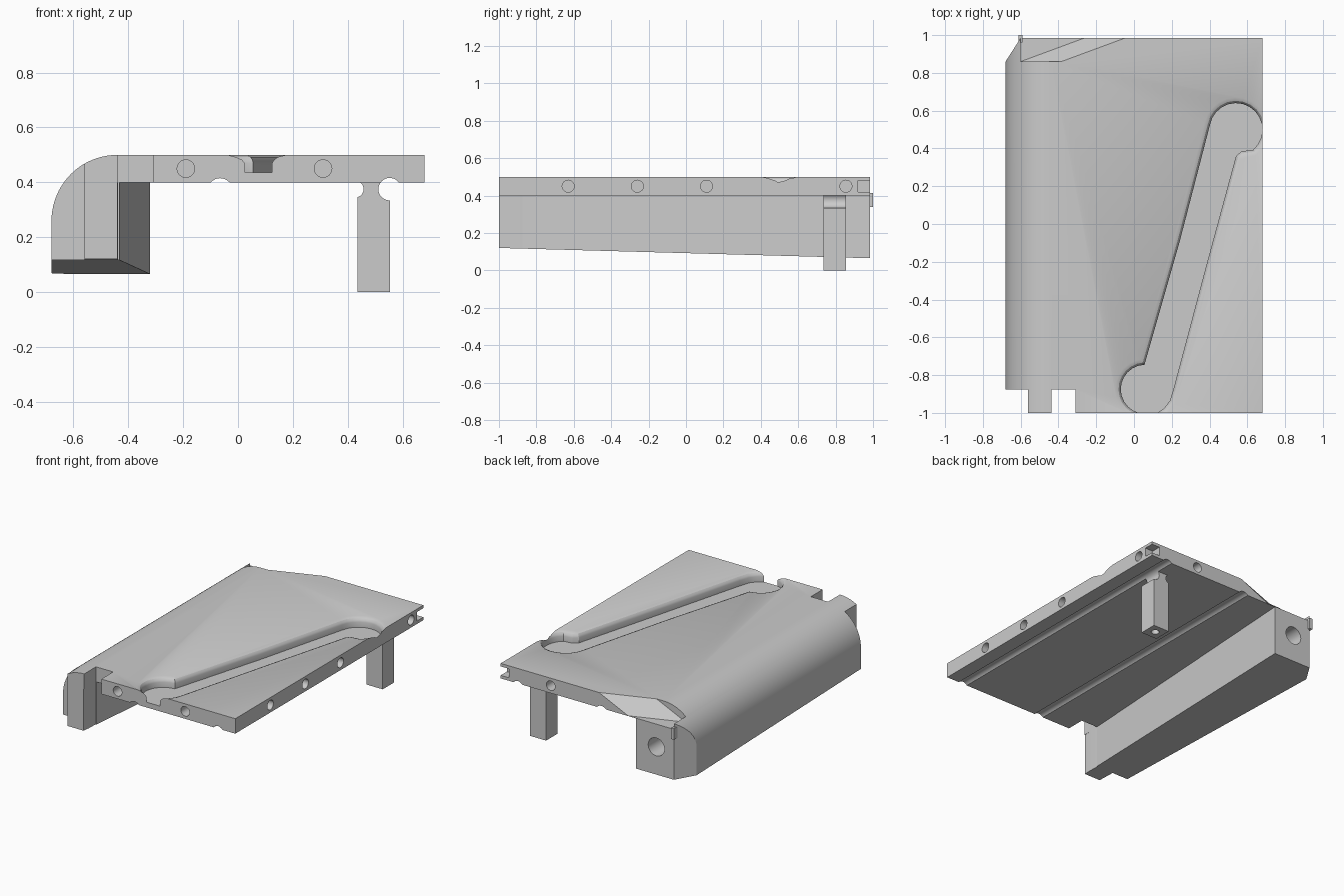
import bpy, bmesh
from math import sin, cos, radians
from mathutils import Vector

if "Cube" in bpy.data.objects:
    bpy.data.objects.remove(bpy.data.objects["Cube"])

grey = bpy.data.materials.new("light_grey")
grey.use_nodes = True
colour = (0.6, 0.6, 0.6, 1)
grey.diffuse_color = colour
grey.node_tree.nodes["Principled BSDF"].inputs["Base Color"].default_value = colour


def finish(bm, name):
    bmesh.ops.recalc_face_normals(bm, faces=bm.faces)
    mesh = bpy.data.meshes.new(name)
    bm.to_mesh(mesh)
    bm.free()
    mesh.materials.append(grey)
    ob = bpy.data.objects.new(name, mesh)
    bpy.context.collection.objects.link(ob)
    return ob


def loft(name, rings):
    """Closed solid through rings of equal point count."""
    bm = bmesh.new()
    loops = [[bm.verts.new(p) for p in ring] for ring in rings]
    n = len(loops[0])
    for a, b in zip(loops, loops[1:]):
        for i in range(n):
            j = (i + 1) % n
            bm.faces.new((a[i], a[j], b[j], b[i]))
    bm.faces.new(loops[0])
    bm.faces.new(loops[-1])
    return finish(bm, name)


def box(name, x0, x1, y0, y1, z0, z1):
    plan = [(x0, y0), (x1, y0), (x1, y1), (x0, y1)]
    return loft(name, [[(x, y, z) for x, y in plan] for z in (z0, z1)])


def rod(centre, axis, radius, length, sides=32):
    """Cylinder centred on a point, along axis 0, 1 or 2."""
    rings = []
    for end in (-length / 2, length / 2):
        ring = []
        for i in range(sides):
            a = radians(360 * i / sides)
            p = Vector(centre)
            p[axis] += end
            p[(axis + 1) % 3] += radius * cos(a)
            p[(axis + 2) % 3] += radius * sin(a)
            ring.append(p)
        rings.append(ring)
    return loft("cutter", rings)


def cut(target, cutter):
    mod = target.modifiers.new("cut", "BOOLEAN")
    mod.operation = "DIFFERENCE"
    mod.solver = "EXACT"
    mod.object = cutter
    bpy.context.view_layer.objects.active = target
    bpy.ops.object.modifier_apply(modifier=mod.name)
    bpy.data.objects.remove(cutter)


def arc(cx, cy, r, start, end, steps):
    angles = [radians(start + (end - start) * i / steps) for i in range(steps + 1)]
    return [(cx + r * cos(a), cy + r * sin(a)) for a in angles]


def grow(points, d):
    """Mitred outward offset of a counter-clockwise outline."""
    out = []
    for i, p in enumerate(points):
        p = Vector(p)
        e1 = (p - Vector(points[i - 1])).normalized()
        e2 = (Vector(points[(i + 1) % len(points)]) - p).normalized()
        n1, n2 = Vector((e1.y, -e1.x)), Vector((e2.y, -e2.x))
        out.append(p + (n1 + n2) * (d / (1 + n1.dot(n2))))
    return out


# Deck with rounded side and tapering skirt
FRONT, BACK = -1.0, 0.985


def section(y, inner, bottom):
    pts = [(0.68, 0.4), (0.68, 0.5)] + arc(-0.44, 0.26, 0.24, 90, 180, 20)
    pts += [(-0.68, bottom), (inner, bottom), (inner, 0.4)]
    return [(x, y, z) for x, z in pts]


deck = loft("deck_and_skirt", [section(FRONT, -0.44, 0.12), section(BACK, -0.32, 0.065)])

# Front corner steps and slot
cut(deck, box("cutter", -1, -0.56, -1.2, -0.875, -0.1, 0.8))
cut(deck, box("cutter", -0.437, -0.31, -1.2, -0.875, -0.1, 0.8))

# Chamfered rear corner
chamfer = [(-0.68 - 0.08, 0.86 - 0.125), (-0.52, 1.11), (-0.9, 1.11)]
cut(deck, loft("cutter", [[(x, y, z) for x, y in chamfer] for z in (-0.1, 0.8)]))

# Sloped dip in the rear edge
dip = [[(-0.6, 0.86), (0.05, 1.1), (-0.6, 1.1)],
       [(-0.16, 0.86), (0.49, 1.1), (-0.6, 1.1), (-0.6, 0.86)]]
bm = bmesh.new()
for plan, z in zip(dip, (0.402, 0.602)):
    for x, y in plan:
        bm.verts.new((x, y, z))
bmesh.ops.convex_hull(bm, input=bm.verts)
cut(deck, finish(bm, "cutter"))

# Long channel in the top with rounded lips
outline = [(0.11, -1.01), (0.16, -0.975), (0.19, -0.935), (0.21, -0.87),
           (0.38, -0.23), (0.54, 0.36), (0.57, 0.385)]
outline += arc(0.54, 0.5, 0.14, -50, 170, 14) + [(0.24, -0.1)]
outline += arc(0.06, -0.875, 0.13, 92, 270, 12)
levels = [(0, 0.435), (0, 0.47), (0.004, 0.482), (0.012, 0.492), (0.03, 0.5), (0.03, 0.6)]
cut(deck, loft("cutter", [[(p[0], p[1], z) for p in grow(outline, d)] for d, z in levels]))

# Underside grooves
cut(deck, rod((-0.065, 0, 0.37), 1, 0.045, 3))
cut(deck, rod((0.553, 0, 0.375), 1, 0.041, 3))

# Edge dowel holes
for x in (-0.19, 0.31):
    cut(deck, rod((x, FRONT, 0.45), 1, 0.032, 0.2))
cut(deck, rod((0.31, BACK, 0.45), 1, 0.032, 0.2))
for y in (-0.63, -0.26, 0.11, 0.855):
    cut(deck, rod((0.68, y, 0.45), 0, 0.032, 0.2))
cut(deck, rod((-0.47, BACK, 0.25), 1, 0.06, 0.3))
cut(deck, box("cutter", 0.62, 0.8, 0.92, 1.1, 0.42, 0.48))

# Leg with a necked top and a hole in its foot
leg = box("leg", 0.435, 0.555, 0.735, 0.855, 0, 0.405)
cut(leg, rod((0.428, 0.8, 0.375), 1, 0.03, 1))
cut(leg, rod((0.553, 0.8, 0.375), 1, 0.041, 1))
cut(leg, rod((0.495, 0.795, 0), 2, 0.025, 0.2))

# Small rear catch
catch = box("rear_catch", -0.612, -0.59, 0.96, 1.0, 0.34, 0.415)

for ob in (deck, leg):
    bpy.ops.object.select_all(action="DESELECT")
    ob.select_set(True)
    bpy.context.view_layer.objects.active = ob
    bpy.ops.object.shade_smooth_by_angle(angle=radians(25))
